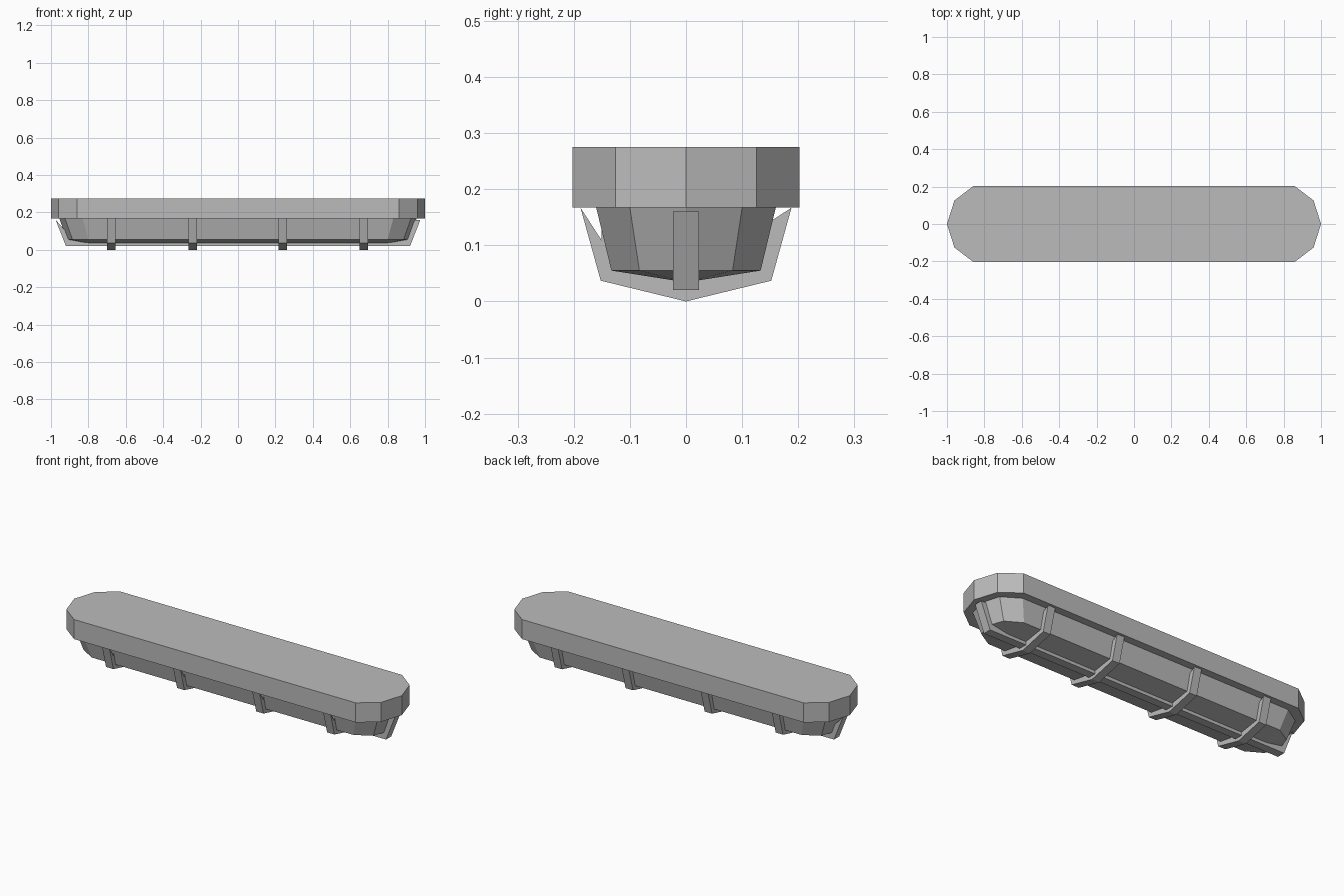
import bpy, bmesh

cube = bpy.data.objects.get("Cube")
if cube:
    bpy.data.objects.remove(cube, do_unlink=True)

grey = bpy.data.materials.new("plain_grey")
grey.use_nodes = True
colour = (0.5, 0.5, 0.5, 1)
grey.diffuse_color = colour
grey.node_tree.nodes["Principled BSDF"].inputs["Base Color"].default_value = colour


def finish(name, bm):
    bmesh.ops.recalc_face_normals(bm, faces=bm.faces)
    mesh = bpy.data.meshes.new(name)
    bm.to_mesh(mesh)
    bm.free()
    mesh.materials.append(grey)
    obj = bpy.data.objects.new(name, mesh)
    bpy.context.collection.objects.link(obj)
    return obj


def outline(tip, mid, side):
    """Ten-sided rounded plan, mirrored from its +x +y quarter."""
    half = [(side[0], -side[1]), (mid[0], -mid[1]), (tip, 0), mid, side]
    return half + [(-x, -y) for x, y in half]


def ring(bm, plan, z):
    return [bm.verts.new((x, y, z)) for x, y in plan]


def bridge(bm, low, high):
    n = len(low)
    for i in range(n):
        j = (i + 1) % n
        bm.faces.new((low[i], low[j], high[j], high[i]))


def strip(name, outer, inner, width, place):
    """Bent bar: half profiles mirrored into a band, swept over its width."""
    loop = [(-u, z) for u, z in outer if u] + outer[::-1]
    loop += inner + [(-u, z) for u, z in inner[::-1] if u]
    bm = bmesh.new()
    a, b = [[bm.verts.new(place(u, w, z)) for u, z in loop]
            for w in (-width / 2, width / 2)]
    bridge(bm, a, b)
    # quads across the band on both sides
    m = len(loop) // 2
    for side in (a, b):
        for i in range(m - 1):
            bm.faces.new((side[i], side[i + 1], side[-2 - i], side[-1 - i]))
    return finish(name, bm)


# Deck slab
bm = bmesh.new()
plan = outline(1.0, (0.96, 0.126), (0.86, 0.202))
bottom, top = ring(bm, plan, 0.167), ring(bm, plan, 0.275)
bridge(bm, bottom, top)
bm.faces.new(bottom)
bm.faces.new(top)
finish("deck", bm)

# Tapered hull with a shallow keel line
bm = bmesh.new()
low = ring(bm, outline(0.915, (0.885, 0.083), (0.80, 0.133)), 0.055)
high = ring(bm, outline(0.955, (0.925, 0.10), (0.83, 0.16)), 0.167)
bridge(bm, low, high)
bm.faces.new(high)
front, back = [bm.verts.new((x, 0, 0.034)) for x in (0.8, -0.8)]
for i in range(4):
    bm.faces.new((low[i], low[i + 1], front))
    bm.faces.new((low[i + 5], low[i + 6 if i < 4 else 0], back))
bm.faces.new((low[4], low[5], back, front))
bm.faces.new((low[9], low[0], front, back))
finish("hull", bm)

# Lengthwise keel strip, rising at both ends
strip("keel_strip",
      [(0.975, 0.16), (0.92, 0.02)],
      [(0.885, 0.06), (0.93, 0.16)][::-1][::-1],
      0.046, lambda u, w, z: (u, w, z))

# Four cross ribs wrapped under the hull
for i, x0 in enumerate((-0.677, -0.243, 0.24, 0.673)):
    strip(f"rib_{i + 1}",
          [(0.188, 0.167), (0.152, 0.037), (0, 0)],
          [(0, 0.045), (0.122, 0.065), (0.15, 0.167)],
          0.045, lambda u, w, z: (x0 + w, u, z))
